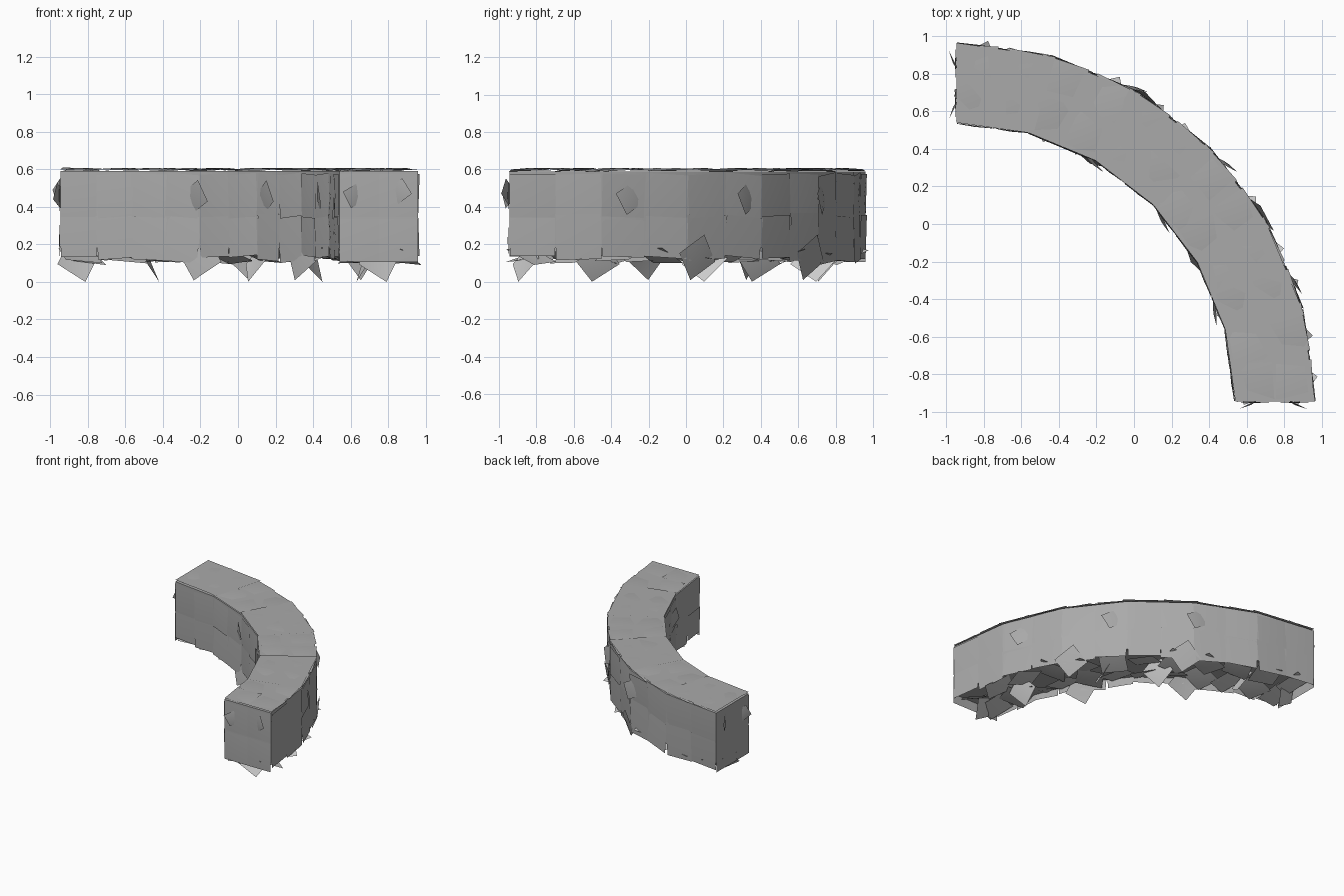
import bpy, bmesh, math, random
from mathutils import Vector

if "Cube" in bpy.data.objects:
    bpy.data.objects.remove(bpy.data.objects["Cube"])

random.seed(4)
CX = CY = -0.945
R_IN, R_OUT, SEGS = 1.485, 1.905, 6
R_MID = (R_IN + R_OUT) / 2


def grey(name, v):
    m = bpy.data.materials.new(name)
    m.diffuse_color = (v, v, v, 1)
    m.use_nodes = True
    m.node_tree.nodes["Principled BSDF"].inputs["Base Color"].default_value = m.diffuse_color
    return m


LEAF, PALE = grey("leaf_grey", 0.4), grey("underside_grey", 0.75)


def polar(r, deg, z):
    a = math.radians(deg)
    return Vector((CX + r * math.cos(a), CY + r * math.sin(a), z))


def wall_radius(r, deg):
    # radius on the flat chord of a 15 degree segment
    return r * math.cos(math.radians(7.5)) / math.cos(math.radians(deg % 15 - 7.5))


def finish(bm, name, mat=LEAF):
    mesh = bpy.data.meshes.new(name)
    bm.to_mesh(mesh)
    bm.free()
    mesh.materials.append(mat)
    ob = bpy.data.objects.new(name, mesh)
    bpy.context.collection.objects.link(ob)
    bpy.context.view_layer.objects.active = ob
    ob.select_set(True)
    bpy.ops.object.shade_smooth_by_angle(angle=math.radians(35))
    ob.select_set(False)


def card(bm, c, n, w, h, roll, bend=0.01):
    # slightly cupped leaf card: four corners around a raised centre
    n = n.normalized()
    u = Vector((0, 0, 1)).cross(n)
    u = u.normalized() if u.length > 1e-4 else Vector((1, 0, 0))
    v = n.cross(u)
    cs, sn = math.cos(roll), math.sin(roll)
    u, v = u * cs + v * sn, v * cs - u * sn
    pts = [c + n * bend] + [c + u * w / 2 * a + v * h / 2 * b
                            for a, b in ((-1, -1), (1, -1), (1, 1), (-1, 1))]
    for p in pts:
        p.x = max(-1, min(1, p.x))
        p.y = max(-1, min(1, p.y))
        p.z = max(0, min(0.61, p.z))
    vs = [bm.verts.new(p) for p in pts]
    for i in range(4):
        bm.faces.new((vs[0], vs[1 + i], vs[1 + (i + 1) % 4]))


# hedge body: a box section swept through six straight segments
bm = bmesh.new()
profile = [(R_IN, 0.18), (R_IN, 0.59), (R_OUT, 0.59), (R_OUT, 0.18)]
rings = [[bm.verts.new(polar(r, i * 15, z)) for r, z in profile] for i in range(SEGS + 1)]
for a, b in zip(rings, rings[1:]):
    for k in range(4):
        m = (k + 1) % 4
        bm.faces.new((a[k], a[m], b[m], b[k]))
bm.faces.new(rings[0])
bm.faces.new(rings[-1])
bmesh.ops.recalc_face_normals(bm, faces=bm.faces)
finish(bm, "hedge_body")

# overlapping top panels
bm = bmesh.new()
for i in range(SEGS):
    z = 0.6 + 0.005 * (i % 2)
    a0, a1 = max(0, i * 15 - 1.0), min(90, i * 15 + 16.0)
    bm.faces.new([bm.verts.new(polar(r, a, z)) for r, a in
                  ((R_IN, a0), (R_OUT + 0.005, a0), (R_OUT + 0.005, a1), (R_IN, a1))])
finish(bm, "top_panels")

# leaf cards against the inner and outer walls, hanging below the body
bm = bmesh.new()
for r, side in ((R_IN, -1), (R_OUT, 1)):
    w = 0.245 * r / R_OUT
    for i in range(SEGS * 2):
        deg = 3.75 + i * 7.5
        mid = math.radians(deg // 15 * 15 + 7.5)
        n = Vector((math.cos(mid), math.sin(mid), 0)) * side
        base = wall_radius(r, deg) + side * 0.004
        roll = 0 if i in (0, SEGS * 2 - 1) else random.uniform(-.1, .1)
        card(bm, polar(base, deg, 0.24), n + Vector((0, 0, random.uniform(-.05, .05))),
             w, random.uniform(0.2, 0.28), roll, 0.004)
        card(bm, polar(base, deg, 0.46), n + Vector((0, 0, random.uniform(-.04, .04))),
             w, 0.23, roll, 0.006)
    # a few corners sticking out of the wall
    for deg in (20, 42, 61):
        a = math.radians(deg + 16 * side)
        card(bm, polar(wall_radius(r, deg) + side * 0.01, deg, 0.45),
             Vector((math.cos(a), math.sin(a), 0.1)) * side, 0.15, 0.13, 0.5)
    # pointed leaves hanging at the wall foot
    for deg in (30, 60) if side < 0 else (32, 58):
        a = math.radians(deg // 15 * 15 + 7.5)
        card(bm, polar(wall_radius(r, deg), deg, 0.13),
             Vector((math.cos(a), math.sin(a), -0.25)) * side, 0.18, 0.18, 0.6)
finish(bm, "wall_leaves")

# leaf cards on the two end faces
bm = bmesh.new()
for deg, n in ((0, Vector((0, -1, 0))), (90, Vector((-1, 0, 0)))):
    for r in (R_IN + 0.105, R_OUT - 0.105):
        for z in (0.22, 0.46):
            card(bm, polar(r, deg, z) + n * 0.003, n, 0.21, 0.23, 0, 0.006)
    side = Vector((n.y, n.x, 0)) * 0.5
    card(bm, polar(R_OUT - 0.1, deg, 0.48) + n * 0.01, n + side, 0.11, 0.1, 0.6)
    card(bm, polar(R_IN + 0.08, deg, 0.46) + n * 0.01, n - side, 0.1, 0.1, 0.5)
finish(bm, "end_leaves")

# drooping leaves under the hedge
bm = bmesh.new()
for i in range(SEGS * 2):
    deg = 3.75 + i * 7.5
    for r in (R_IN + 0.11, R_OUT - 0.11):
        n = Vector((random.uniform(-.35, .35), random.uniform(-.35, .35), -1))
        card(bm, polar(r, deg, 0.14), n, 0.2, 0.2, random.uniform(-.3, .3))
for deg in (3, 16, 38, 52, 74, 87):
    a = random.uniform(0, math.pi)
    card(bm, polar(R_MID, deg, 0.11), Vector((math.cos(a), math.sin(a), -0.5)),
         0.18, 0.18, 0.65)
finish(bm, "underside_leaves", PALE)

# nearly flat creased leaves covering the top
bm = bmesh.new()
for i in range(SEGS * 2):
    for r in (R_IN + 0.105, R_OUT - 0.105):
        tilt = Vector((random.uniform(-.06, .06), random.uniform(-.06, .06), 1))
        p = polar(r, 3.75 + i * 7.5, 0.598)
        roll = math.radians(3.75 + i * 7.5) - math.atan2(tilt.y, tilt.x)
        card(bm, p, tilt, 0.2, 0.2, roll + math.pi / 2, 0.01)
finish(bm, "top_leaves")
